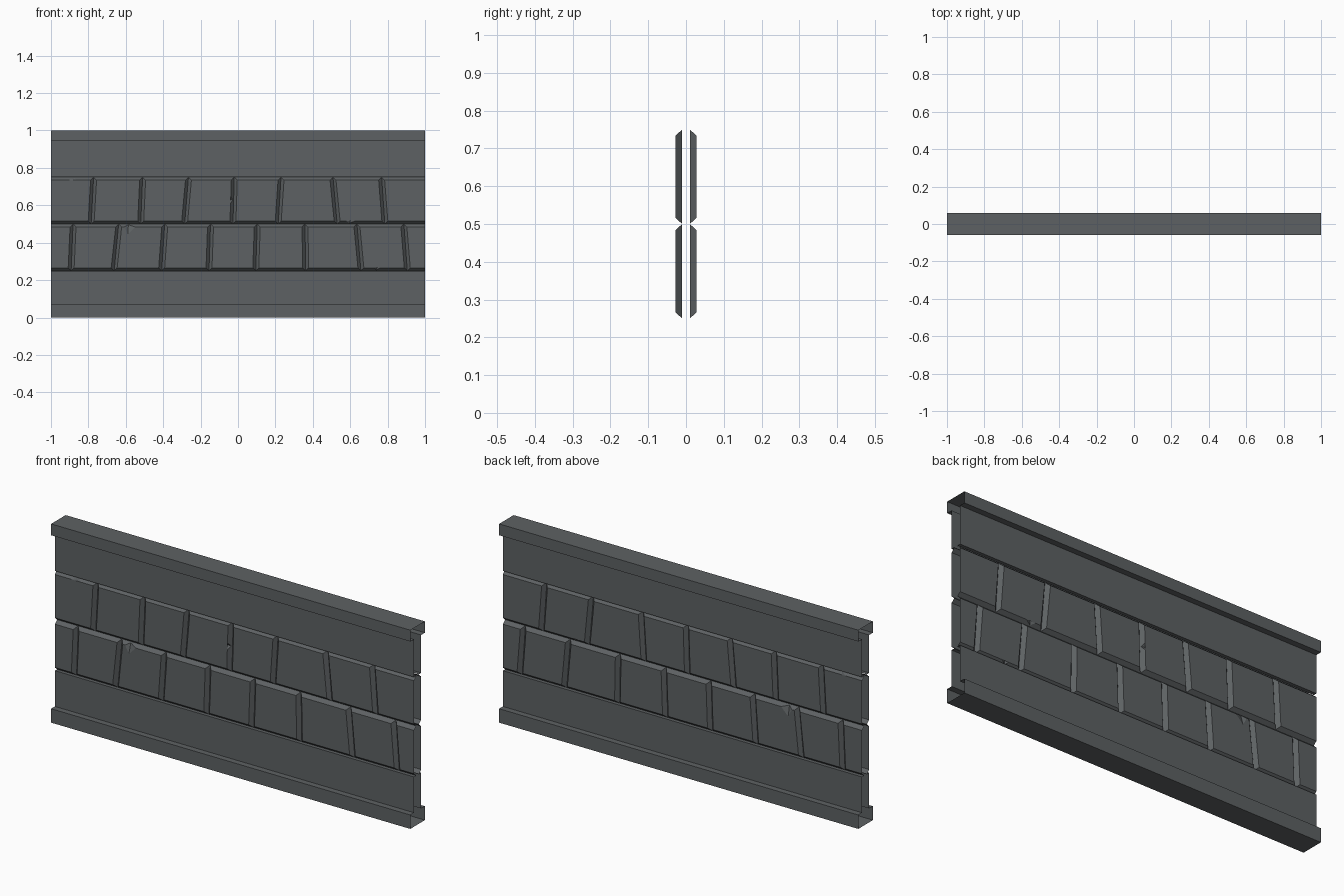
import bpy, bmesh
from mathutils import Vector

if "Cube" in bpy.data.objects:
    bpy.data.objects.remove(bpy.data.objects["Cube"])

FRONT, BACK, BEVEL = -0.028, -0.01, 0.016

stone = bpy.data.materials.new("dark_stone")
stone.diffuse_color = (0.11, 0.12, 0.125, 1)
stone.use_nodes = True
stone.node_tree.nodes["Principled BSDF"].inputs["Base Color"].default_value = stone.diffuse_color


def finish(name, bm):
    # Every part is modelled on the front half and mirrored to the back
    me = bpy.data.meshes.new(name)
    bm.to_mesh(me)
    bm.free()
    me.materials.append(stone)
    ob = bpy.data.objects.new(name, me)
    bpy.context.collection.objects.link(ob)
    m = ob.modifiers.new("mirror", 'MIRROR')
    m.use_axis = (False, True, False)
    return ob


def strip(name, profile):
    # Open-ended sheet: a (y, z) profile swept along the whole length
    bm = bmesh.new()
    left = [bm.verts.new((-1, y, z)) for y, z in profile]
    right = [bm.verts.new((1, y, z)) for y, z in profile]
    for i in range(len(profile) - 1):
        bm.faces.new((left[i], left[i + 1], right[i + 1], right[i]))
    return finish(name, bm)


def brick(bm, x0b, x0t, x1b, x1t, z0, z1, chips):
    # Bevelled block face; sides: 0 bottom, 1 right, 2 top, 3 left
    l = 0 if x0b <= -1 else BEVEL
    r = 0 if x1b >= 1 else BEVEL
    outer = [Vector(p) for p in ((x0b, BACK, z0), (x1b, BACK, z0),
                                 (x1t, BACK, z1), (x0t, BACK, z1))]
    inner = [Vector(p) for p in ((x0b + l, FRONT, z0 + BEVEL), (x1b - r, FRONT, z0 + BEVEL),
                                 (x1t - r, FRONT, z1 - BEVEL), (x0t + l, FRONT, z1 - BEVEL))]
    vo = [bm.verts.new(p) for p in outer]
    vi = [bm.verts.new(p) for p in inner]
    inward = [Vector((0, 0, 1)), Vector((-1, 0, 0)), Vector((0, 0, -1)), Vector((1, 0, 0))]
    ring = []
    for s in range(4):
        n = (s + 1) % 4
        ring.append(vi[s])
        if s in chips:
            # Broken notch cut into the bevelled edge
            t, w, depth = chips[s]
            edge = inner[n] - inner[s]
            step = edge.normalized() * w / 2
            mid = inner[s] + edge * t
            low = mid.lerp(outer[s] + (outer[n] - outer[s]) * t, 0.75)
            a, b = bm.verts.new(mid - step), bm.verts.new(mid + step)
            c = bm.verts.new(mid + inward[s] * depth + step * 0.3)
            d = bm.verts.new(low)
            ring += [a, c, b]
            bm.faces.new((vo[s], vo[n], vi[n], b, d))
            bm.faces.new((vo[s], d, a, vi[s]))
            bm.faces.new((a, d, c))
            bm.faces.new((d, b, c))
        elif not ((s == 1 and r == 0) or (s == 3 and l == 0)):
            bm.faces.new((vo[s], vo[n], vi[n], vi[s]))
    bm.faces.new(ring)


def brick_row(name, z0, z1, joints, chips):
    # joints: (bottom x, top x) of each slightly slanted groove
    bm = bmesh.new()
    cuts = [(-1, -1)] + joints + [(1, 1)]
    for i in range(len(cuts) - 1):
        (a, b), (c, d) = cuts[i], cuts[i + 1]
        brick(bm, a, b, c, d, z0, z1, chips.get(i, {}))
    bmesh.ops.triangulate(bm, faces=[f for f in bm.faces if len(f.verts) > 5])
    return finish(name, bm)


# Rails
strip("top_cap", [(0, 1), (-0.058, 1), (-0.058, 0.943), (FRONT, 0.943)])
strip("base_rail", [(FRONT, 0.07), (-0.058, 0.07), (-0.058, 0), (0, 0)])

# Flat panels with a return into the brick recess
strip("upper_panel", [(FRONT, 0.943), (FRONT, 0.752), (BACK, 0.752)])
strip("lower_panel", [(BACK, 0.25), (FRONT, 0.25), (FRONT, 0.07)])

# Brick courses
brick_row("upper_bricks", 0.5, 0.75,
          [(-0.785, -0.772), (-0.52, -0.51), (-0.285, -0.265), (-0.027, -0.02),
           (0.215, 0.23), (0.53, 0.508), (0.785, 0.768)],
          {0: {2: (0.45, 0.05, 0.012)}, 3: {1: (0.52, 0.035, 0.06)},
           6: {0: (0.25, 0.05, 0.022)}})
brick_row("lower_bricks", 0.25, 0.5,
          [(-0.892, -0.882), (-0.662, -0.638), (-0.408, -0.392), (-0.155, -0.147),
           (0.095, 0.103), (0.362, 0.358), (0.657, 0.636), (0.905, 0.887)],
          {2: {2: (0.8, 0.06, 0.04)}, 7: {0: (0.33, 0.035, 0.035)}})
